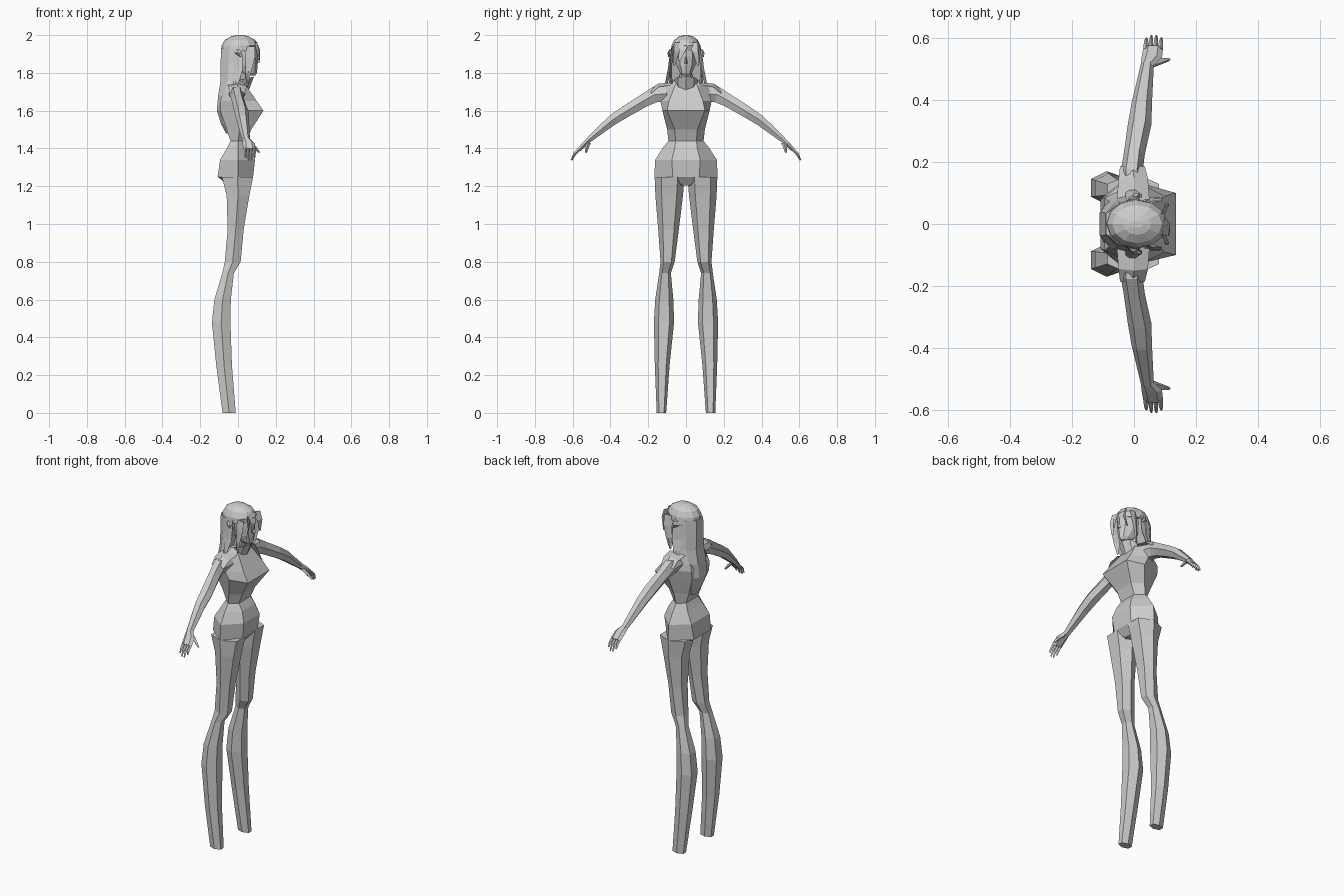
import bpy, bmesh, math
from mathutils import Vector

mat = bpy.data.materials.new("plain grey")
mat.diffuse_color = (0.6, 0.6, 0.6, 1)


def loft(name, rings, closed=True, caps=True, mirror=False):
    """Skin a list of equal-length point rings; optionally mirror across y = 0."""
    bm = bmesh.new()
    rows = [[bm.verts.new(p) for p in r] for r in rings]
    n = len(rows[0])
    for a, b in zip(rows, rows[1:]):
        for i in range(n if closed else n - 1):
            j = (i + 1) % n
            bm.faces.new((a[i], a[j], b[j], b[i]))
    if caps and closed:
        bm.faces.new(rows[0][::-1])
        bm.faces.new(rows[-1])
    bmesh.ops.recalc_face_normals(bm, faces=bm.faces)
    me = bpy.data.meshes.new(name)
    bm.to_mesh(me)
    bm.free()
    me.materials.append(mat)
    ob = bpy.data.objects.new(name, me)
    bpy.context.collection.objects.link(ob)
    if mirror:
        m = ob.modifiers.new("mirror", 'MIRROR')
        m.use_axis = (False, True, False)
        m.use_clip = False
        m.use_mirror_merge = False
    return ob


def hexa(z, xf, fy, xm, w, xb, by):
    """Six-sided body section: front edge, side points, back edge."""
    return [(xf, -fy, z), (xf, fy, z), (xm, w, z), (xb, by, z), (xb, -by, z), (xm, -w, z)]


def oval(z, x0, x1, w, n=10):
    c, r = (x0 + x1) / 2, (x1 - x0) / 2
    return [(c + r * math.cos(2 * math.pi * i / n), w * math.sin(2 * math.pi * i / n), z) for i in range(n)]


def tube(name, path, n=6):
    """Limb along a path of (x, y, z, half size in x, half size across)."""
    rings = []
    for k, (x, y, z, a, b) in enumerate(path):
        p, q = path[max(k - 1, 0)], path[min(k + 1, len(path) - 1)]
        d = Vector((0, q[1] - p[1], q[2] - p[2])).normalized()
        up = Vector((0, -d.z, d.y))
        rings.append([Vector((x + a * math.cos(2 * math.pi * i / n), y, z))
                      + up * b * math.sin(2 * math.pi * i / n) for i in range(n)])
    return loft(name, rings, mirror=True)


# torso and hips
loft("torso", [hexa(*r) for r in (
    (1.205, .045, .015, 0, .07, -.05, .02),
    (1.25, .08, .07, 0, .168, -.108, .08),
    (1.34, .09, .075, 0, .163, -.095, .085),
    (1.40, .07, .06, 0, .125, -.06, .07),
    (1.44, .045, .055, 0, .093, -.04, .055),
    (1.50, .07, .06, .01, .10, -.06, .06),
    (1.60, .135, .10, .03, .125, -.095, .08),
    (1.65, .10, .09, .01, .135, -.095, .085),
    (1.73, .045, .06, 0, .14, -.065, .06),
    (1.76, .03, .04, 0, .06, -.045, .03))])

# legs: z, front x, back x, inner y, outer y
legs = []
for z, xf, xb, yi, yo in ((0, -.012, -.082, .105, .155), (.25, -.032, -.115, .087, .165),
                          (.48, -.04, -.138, .063, .17), (.60, -.038, -.125, .067, .163),
                          (.74, -.022, -.083, .08, .142), (.80, .014, -.07, .06, .135),
                          (.97, .03, -.055, .038, .147), (1.15, .06, -.06, .016, .162),
                          (1.25, .08, -.085, .008, .166)):
    c, h, m = (yi + yo) / 2, (yo - yi) * .27, (xf + xb) / 2
    legs.append([(xf, c - h, z), (xf, c + h, z), (m, yo, z), (xb, c + h, z), (xb, c - h, z), (m, yi, z)])
loft("leg", legs, mirror=True)

# arms, palms, fingers, thumbs
tube("arm", [(-.005, .10, 1.69, .045, .045), (-.008, .165, 1.685, .036, .048),
             (.0, .22, 1.655, .034, .04), (.018, .32, 1.595, .038, .036),
             (.025, .39, 1.55, .033, .032), (.043, .515, 1.445, .021, .017)])
tube("palm", [(.043, .51, 1.45, .021, .016), (.057, .535, 1.425, .033, .015),
              (.062, .568, 1.392, .032, .012)])
for i in range(4):
    x = .038 + .016 * i
    y, z = (.598, 1.352) if i in (0, 3) else (.606, 1.338)
    tube("finger", [(x, .562, 1.398, .008, .009), (x + .001, .588, 1.373, .007, .008),
                    (x + .002, y, z, .004, .005)], 4)
tube("thumb", [(.06, .515, 1.432, .014, .012), (.09, .525, 1.405, .011, .010),
               (.112, .53, 1.378, .007, .006)], 4)

# shoulder caps
loft("shoulder_cap", [
    [(.05, .08, 1.735), (.0, .07, 1.75), (-.055, .08, 1.735)],
    [(.045, .145, 1.725), (.0, .15, 1.742), (-.05, .145, 1.725)],
    [(.035, .185, 1.69), (-.005, .19, 1.715), (-.045, .185, 1.69)]], closed=False, mirror=True)

# neck, collar, head
loft("neck", [oval(1.72, -.03, .04, .035, 8), oval(1.83, -.01, .055, .032, 8)])
loft("collar", [oval(1.71, -.045, .058, .056, 8),
                [(x, y, z + (x - .02) * .25) for x, y, z in oval(1.765, -.03, .085, .062, 8)],
                [(x, y, z + (x - .02) * .25) for x, y, z in oval(1.765, -.022, .077, .054, 8)],
                oval(1.73, -.035, .048, .046, 8)], caps=False)
loft("head", [oval(1.785, .03, .09, .018), oval(1.80, .0, .1, .034), oval(1.84, -.04, .104, .052),
              oval(1.89, -.06, .104, .06), oval(1.95, -.06, .095, .06), oval(1.98, -.03, .06, .04)])
loft("nose", [[(.10, -.009, 1.85), (.10, .009, 1.85), (.117, 0, 1.857)],
              [(.10, -.004, 1.89), (.10, .004, 1.89), (.104, 0, 1.89)]])

# hair cap with a shell falling behind the head
loft("hair_cap", [oval(1.915, -.09, .098, .08, 12), oval(1.945, -.087, .108, .077, 12),
                  oval(1.975, -.07, .09, .062, 12), oval(1.994, -.035, .055, .035, 12),
                  oval(2.0, -.01, .03, .012, 12)])
loft("back_hair", [[(xs, -w, z), (xm, -w * .85, z), (xb, -w * .4, z), (xb, w * .4, z), (xm, w * .85, z), (xs, w, z)]
                   for z, xs, xm, xb, w in (
    (1.93, .02, -.045, -.09, .08), (1.85, .015, -.05, -.092, .083), (1.76, -.01, -.055, -.092, .09),
    (1.68, -.05, -.075, -.105, .095), (1.60, -.075, -.09, -.112, .085), (1.53, -.065, -.075, -.09, .06),
    (1.48, -.045, -.055, -.063, .035))])


def lock(name, pts, mirror=True):
    """Tapered flat strand: points are x, y, z, half width along x, half width along y."""
    return loft(name, [[(x - a, y - b, z), (x, y + .006, z), (x + a, y + b, z)]
                       for x, y, z, a, b in pts], mirror=mirror)


# side locks, fringe, and hair clips
lock("front_lock", [(.06, .068, 1.94, .03, .006), (.065, .078, 1.88, .024, .006),
                    (.055, .08, 1.81, .016, .006), (.05, .075, 1.745, .004, .003)])
lock("shoulder_lock", [(.0, .08, 1.90, .025, .006), (.0, .088, 1.82, .025, .008),
                       (-.01, .10, 1.76, .018, .008), (-.02, .115, 1.70, .005, .004)])
lock("fringe_side", [(.09, .035, 1.96, .012, .026), (.108, .05, 1.91, .006, .015),
                     (.10, .062, 1.84, .003, .004)])
lock("fringe_middle", [(.095, -.005, 1.965, .004, .03), (.114, -.02, 1.92, .003, .018),
                       (.113, -.035, 1.865, .002, .004)], False)
lock("hair_clip", [(-.005, .082, 1.925, .014, .006), (.0, .092, 1.905, .018, .006),
                   (.015, .088, 1.885, .006, .003)])
